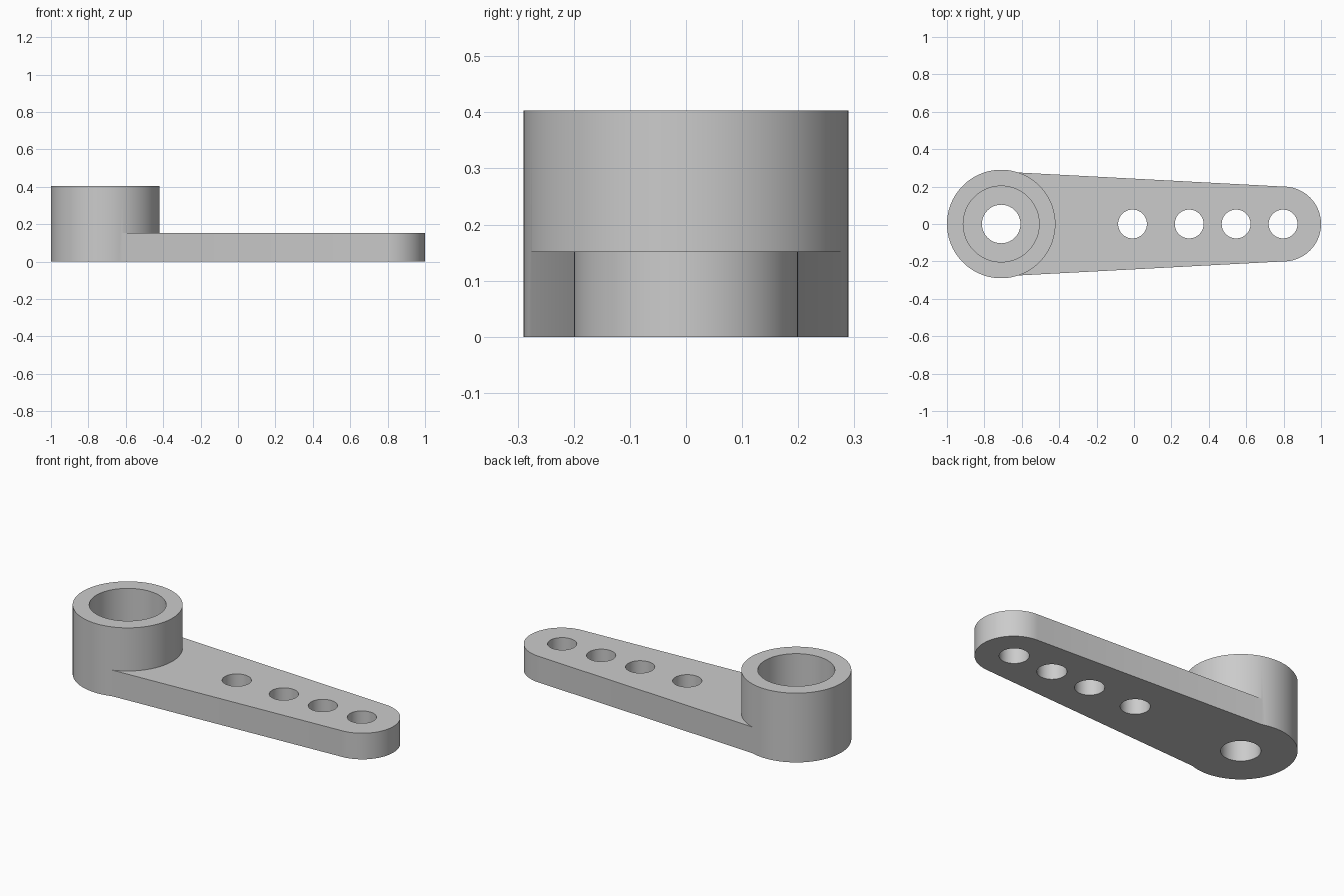
import bpy, bmesh, math

cube = bpy.data.objects.get("Cube")
if cube:
    bpy.data.objects.remove(cube, do_unlink=True)

HUB_X, HUB_R, HUB_H = -0.71, 0.29, 0.403
TIP_X, TIP_R, ARM_H = 0.8, 0.2, 0.152
ARM_ROOT = 0.28
SIDES = 96

grey = bpy.data.materials.new("plain grey")
grey.use_nodes = True
colour = (0.6, 0.6, 0.6, 1)
grey.diffuse_color = colour
grey.node_tree.nodes["Principled BSDF"].inputs["Base Color"].default_value = colour


def prism(name, outline, bottom, top):
    """Extrude a flat outline upwards into a solid object."""
    bm = bmesh.new()
    face = bm.faces.new([bm.verts.new((x, y, bottom)) for x, y in outline])
    new = bmesh.ops.extrude_face_region(bm, geom=[face])["geom"]
    verts = [v for v in new if isinstance(v, bmesh.types.BMVert)]
    bmesh.ops.translate(bm, vec=(0, 0, top - bottom), verts=verts)
    bmesh.ops.recalc_face_normals(bm, faces=bm.faces)
    mesh = bpy.data.meshes.new(name)
    bm.to_mesh(mesh)
    bm.free()
    mesh.materials.append(grey)
    obj = bpy.data.objects.new(name, mesh)
    bpy.context.collection.objects.link(obj)
    return obj


def arc(x, radius, start, end, steps):
    angles = [start + (end - start) * i / steps for i in range(steps + 1)]
    return [(x + radius * math.cos(a), radius * math.sin(a)) for a in angles]


def cylinder(name, x, radius, bottom, top):
    return prism(name, arc(x, radius, 0, math.tau, SIDES)[:-1], bottom, top)


def combine(target, other, operation):
    """Apply a boolean and remove the helper."""
    mod = target.modifiers.new("combine", "BOOLEAN")
    mod.operation, mod.object, mod.solver = operation, other, "EXACT"
    bpy.context.view_layer.objects.active = target
    bpy.ops.object.modifier_apply(modifier=mod.name)
    bpy.data.objects.remove(other, do_unlink=True)


# Tapered arm with a round tip, joined to the tall hub
tip = arc(TIP_X, TIP_R, -math.pi / 2, math.pi / 2, SIDES // 2)
lever = prism("lever_arm", [(HUB_X, -ARM_ROOT)] + tip + [(HUB_X, ARM_ROOT)], 0, ARM_H)
combine(lever, cylinder("hub", HUB_X, HUB_R, 0, HUB_H), "UNION")

# Wide socket in the hub, and the screw hole through its floor
combine(lever, cylinder("socket_cutter", HUB_X, 0.203, ARM_H, 1), "DIFFERENCE")
combine(lever, cylinder("screw_cutter", HUB_X, 0.103, -1, 1), "DIFFERENCE")

# Row of linkage holes along the arm
for x in (-0.008, 0.295, 0.546, 0.797):
    combine(lever, cylinder("hole_cutter", x, 0.077, -1, 1), "DIFFERENCE")

bpy.ops.object.select_all(action="DESELECT")
lever.select_set(True)
bpy.context.view_layer.objects.active = lever
bpy.ops.object.shade_smooth_by_angle(angle=math.radians(30))
